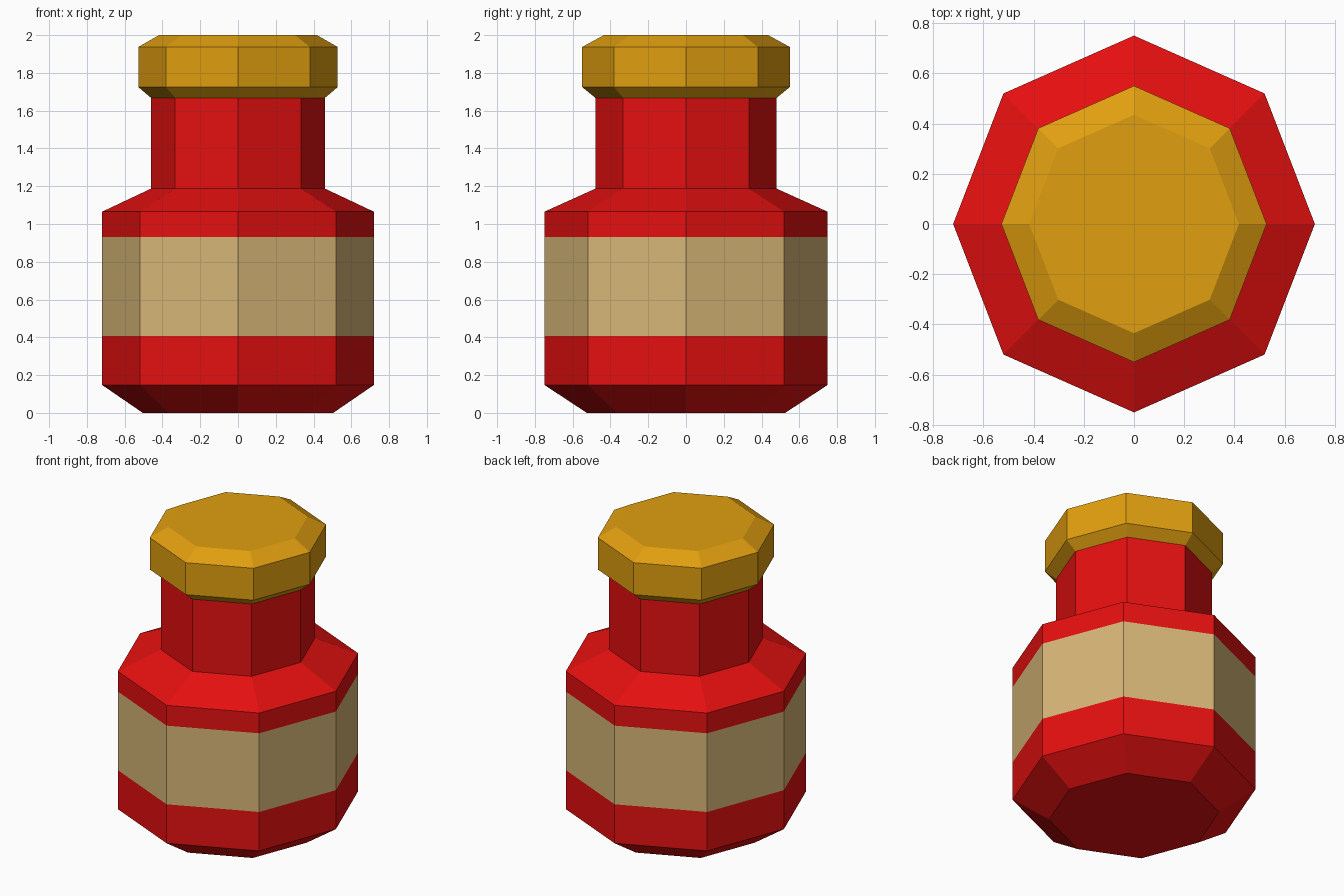
import bpy, bmesh

if "Cube" in bpy.data.objects:
    bpy.data.objects.remove(bpy.data.objects["Cube"])


def material(name, rgb):
    m = bpy.data.materials.new(name)
    m.diffuse_color = (*rgb, 1)
    m.use_nodes = True
    m.node_tree.nodes["Principled BSDF"].inputs["Base Color"].default_value = m.diffuse_color
    return m


red = material("red", (0.79, 0.005, 0.005))
tan = material("tan label", (0.68, 0.47, 0.183))
gold = material("gold", (0.75, 0.345, 0.005))

# Slightly irregular octagon shared by every ring, corners on the axes
D = 0.693
OCTAGON = [(0.96, 0), (D, D), (0, 1), (-D, D), (-0.96, 0), (-D, -D), (0, -1), (D, -D)]


def lathe(name, profile, mats, cap_bottom, cap_top):
    """Stack octagonal rings from (radius, z, material of the band above)."""
    bm = bmesh.new()
    rings = [[bm.verts.new((x * r, y * r, z)) for x, y in OCTAGON] for r, z, _ in profile]
    for (low, high), (_, _, mat) in zip(zip(rings, rings[1:]), profile):
        for i in range(8):
            j = (i + 1) % 8
            bm.faces.new((low[i], low[j], high[j], high[i])).material_index = mat
    if cap_bottom:
        bm.faces.new(rings[0][::-1])
    if cap_top:
        bm.faces.new(rings[-1])
    mesh = bpy.data.meshes.new(name)
    bm.to_mesh(mesh)
    bm.free()
    for m in mats:
        mesh.materials.append(m)
    obj = bpy.data.objects.new(name, mesh)
    bpy.context.collection.objects.link(obj)
    return obj


# Bottle: chamfered base, body with label band, shoulder and neck
lathe("bottle", [(0.525, 0, 0), (0.75, 0.148, 0), (0.75, 0.407, 1), (0.75, 0.93, 0),
                 (0.75, 1.065, 0), (0.48, 1.187, 0), (0.48, 1.668, 0)],
      [red, tan], True, False)

# Stopper: chamfered gold cap continuing from the neck rim
lathe("stopper", [(0.48, 1.668, 0), (0.55, 1.725, 0), (0.55, 1.937, 0), (0.435, 2.0, 0)],
      [gold], False, True)
